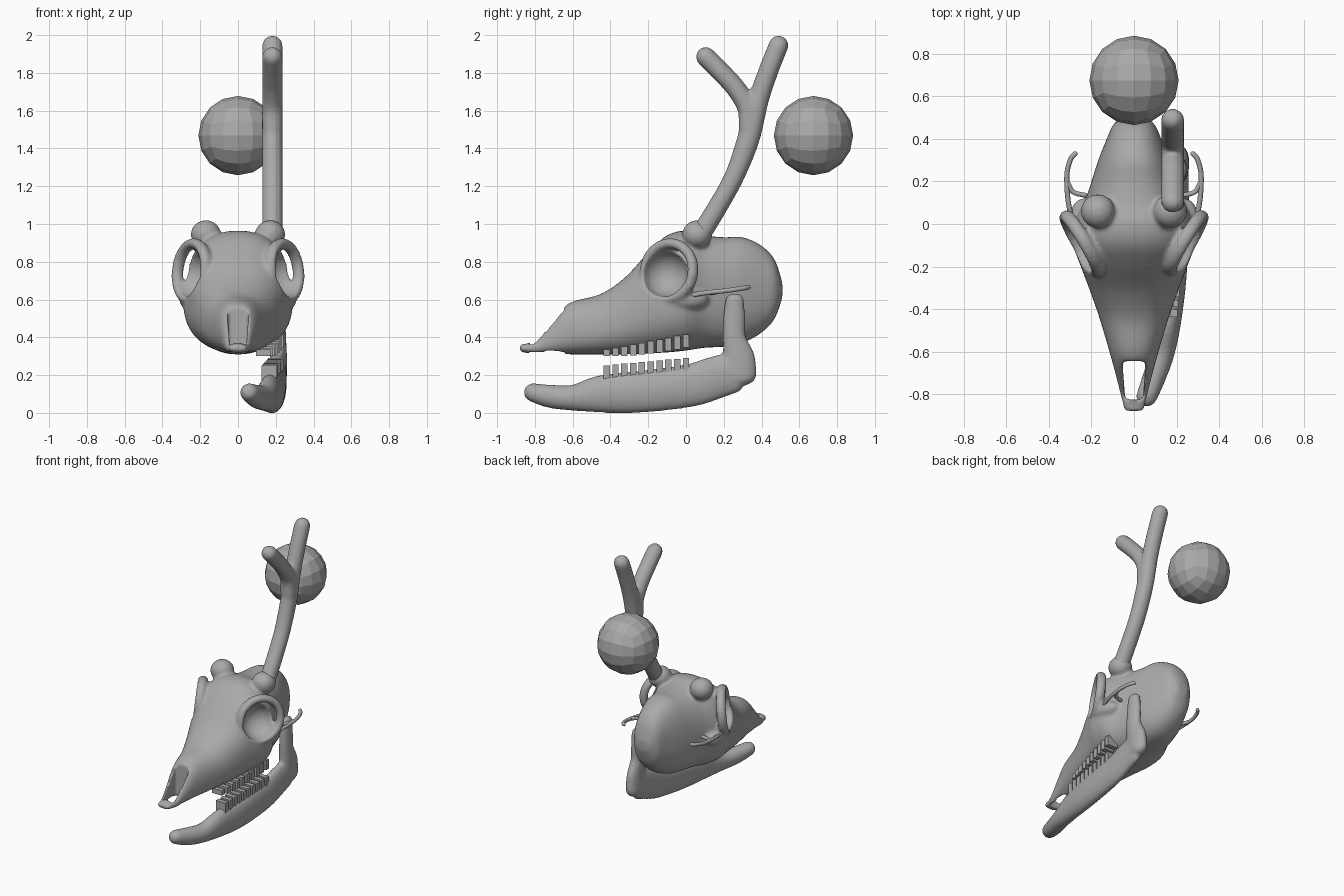
import bpy, bmesh, math
from mathutils import Vector, Matrix

if "Cube" in bpy.data.objects:
    bpy.data.objects.remove(bpy.data.objects["Cube"])

bone = bpy.data.materials.new("bone_grey")
bone.diffuse_color = (0.4, 0.4, 0.4, 1)
bone.use_nodes = True
bone.node_tree.nodes["Principled BSDF"].inputs["Base Color"].default_value = bone.diffuse_color


def spline(rows, steps):
    """Catmull-Rom interpolation of equal-length tuples."""
    out = []
    n = len(rows)
    for i in range(n - 1):
        p0, p1, p2, p3 = rows[max(i - 1, 0)], rows[i], rows[i + 1], rows[min(i + 2, n - 1)]
        for s in range(steps):
            t = s / steps
            out.append([b + 0.5 * t * (c - a + t * (2 * a - 5 * b + 4 * c - d + t * (3 * (b - c) + d - a)))
                        for a, b, c, d in zip(p0, p1, p2, p3)])
    out.append(list(rows[-1]))
    return out


def skin_rings(bm, rings):
    vs = [[bm.verts.new(p) for p in r] for r in rings]
    n = len(vs[0])
    faces = [bm.faces.new((a[i], a[(i + 1) % n], b[(i + 1) % n], b[i]))
             for a, b in zip(vs, vs[1:]) for i in range(n)]
    faces += [bm.faces.new(vs[0]), bm.faces.new(vs[-1][::-1])]
    bmesh.ops.recalc_face_normals(bm, faces=faces)


def tube(bm, rows, ref=(1, 0, 0), sides=20, steps=6):
    """Round-ended tube; rows are x, y, z, radius along ref, radius across."""
    ref = Vector(ref)
    pts = spline(rows, steps)
    c = [Vector(p[:3]) for p in pts]
    stations = []
    for i, p in enumerate(pts):
        t = (c[min(i + 1, len(c) - 1)] - c[max(i - 1, 0)]).normalized()
        stations.append((c[i], t, p[3], p[4]))
    first, last = stations[0], stations[-1]

    def cap(st, sign):
        r = min(st[2], st[3])
        return [(st[0] + st[1] * sign * r * math.sin(a), st[1], st[2] * math.cos(a), st[3] * math.cos(a))
                for a in (0.4, 0.8, 1.15, 1.42)]
    stations = cap(first, -1)[::-1] + stations + cap(last, 1)
    rings = []
    for o, t, ra, rb in stations:
        a = (ref - t * ref.dot(t)).normalized()
        b = t.cross(a)
        rings.append([o + a * ra * math.cos(k) + b * rb * math.sin(k)
                      for k in (2 * math.pi * j / sides for j in range(sides))])
    skin_rings(bm, rings)


def ball(bm, loc, size):
    m = Matrix.Translation(loc) @ Matrix.Diagonal((*size, 1))
    bmesh.ops.create_uvsphere(bm, u_segments=32, v_segments=20, radius=1, matrix=m)


def box(bm, loc, size):
    m = Matrix.Translation(loc) @ Matrix.Diagonal((*size, 1))
    return bmesh.ops.create_cube(bm, size=1, matrix=m)["verts"]


def make(name, bm, smooth=True):
    me = bpy.data.meshes.new(name)
    bm.to_mesh(me)
    bm.free()
    ob = bpy.data.objects.new(name, me)
    bpy.context.collection.objects.link(ob)
    me.materials.append(bone)
    me.shade_smooth() if smooth else me.shade_flat()
    return ob


def fuse(ob, voxel, iterations, cutters=()):
    """Melt overlapping parts into one skin, cut hollows and soften."""
    def remesh():
        m = ob.modifiers.new("melt", 'REMESH')
        m.mode, m.voxel_size, m.use_smooth_shade = 'VOXEL', voxel, True
    remesh()
    for c in cutters:
        m = ob.modifiers.new("cut", 'BOOLEAN')
        m.operation, m.object, m.solver = 'DIFFERENCE', c, 'EXACT'
    if cutters:
        remesh()
    m = ob.modifiers.new("soften", 'SMOOTH')
    m.factor, m.iterations = 0.5, iterations
    dg = bpy.context.evaluated_depsgraph_get()
    me = bpy.data.meshes.new_from_object(ob.evaluated_get(dg))
    ob.modifiers.clear()
    ob.data = me
    me.materials.clear()
    me.materials.append(bone)
    me.shade_smooth()
    for c in cutters:
        bpy.data.objects.remove(c)


# Skull: sections of y, top, bottom, half width, height of widest point
sections = [(-.88, .36, .325, .045, .342), (-.80, .385, .31, .064, .345), (-.72, .48, .31, .083, .38),
            (-.62, .58, .31, .11, .42), (-.45, .63, .31, .16, .45), (-.32, .72, .31, .205, .50),
            (-.2, .85, .315, .25, .56), (-.1, .94, .32, .285, .59), (0, .965, .33, .285, .60),
            (.1, .94, .345, .235, .61), (.2, .93, .35, .2, .62), (.3, .93, .37, .168, .63),
            (.4, .885, .425, .128, .65), (.47, .81, .5, .095, .66), (.51, .69, .61, .04, .65)]


def power(v, e):
    return math.copysign(abs(v) ** e, v)


bm = bmesh.new()
rings = []
for y, top, low, w, mid in spline(sections, 5):
    ring = []
    for j in range(48):
        a = 2 * math.pi * j / 48
        h = top - mid if math.sin(a) > 0 else mid - low
        ring.append((w * power(math.cos(a), .85), y, mid + h * power(math.sin(a), .85)))
    rings.append(ring)
skin_rings(bm, rings)
cut = bmesh.new()
for s in (1, -1):
    # antler stump, brow ring and cheek on each side
    ball(bm, (s * .17, .06, .945), (.08, .08, .075))
    axis = Vector((s * .85, -.5, .1)).normalized()
    u = axis.cross(Vector((0, 0, 1))).normalized()
    v = axis.cross(u)
    loop = [(*(Vector((s * .245, -.09, .75)) + .148 * (u * math.cos(k) + v * math.sin(k))), .034, .028)
            for k in (2 * math.pi * j / 16 for j in range(17))]
    tube(bm, loop, axis, 12, 3)
    ball(bm, (s * .24, .0, .60), (.07, .12, .06))
    ball(cut, (s * .265, -.115, .74), (.13, .125, .125))
skull = make("skull", bm)
sockets = make("eye_socket_cutter", cut)
sockets.hide_render = True
# nose opening, narrower towards the tip
bm = bmesh.new()
for vert in box(bm, (0, -.735, .45), (.11, .18, .6)):
    if vert.co.y < -.74:
        vert.co.x *= .75
nose = make("nose_cutter", bm, False)
nose.hide_render = True
fuse(skull, .0095, 5, (sockets, nose))

# Thin cheek rods behind the eyes
for s, side in ((1, "right"), (-1, "left")):
    bm = bmesh.new()
    tube(bm, [(s * x, y, z, .012, .013) for x, y, z in
              ((.27, -.02, .61), (.305, .08, .632), (.316, .22, .648), (.30, .3, .66), (.277, .33, .665))], sides=10)
    tube(bm, [(s * x, y, z, .012, .012) for x, y, z in
              ((.31, .19, .645), (.285, .15, .638), (.23, .135, .635))], (0, 0, 1), 10)
    make("cheek_rod_" + side, bm)

# Antler: main beam and one tine
bm = bmesh.new()
tube(bm, [(.182, y, z, .055, r) for y, z, r in
          ((.08, .95, .055), (.155, 1.07, .053), (.255, 1.25, .053), (.33, 1.45, .06),
           (.385, 1.66, .055), (.44, 1.82, .053), (.49, 1.945, .053))])
tube(bm, [(.182, y, z, .055, .053) for y, z in
          ((.33, 1.5), (.325, 1.61), (.27, 1.71), (.19, 1.8), (.105, 1.885))])
antler = make("antler", bm)
fuse(antler, .012, 6)

# Jaw half: long body, upright branch and rounded heel
bm = bmesh.new()
tube(bm, [(.06, -.81, .108, .05, .05), (.095, -.72, .088, .055, .062), (.135, -.6, .08, .058, .069),
          (.165, -.45, .1, .058, .1), (.19, -.24, .112, .058, .112), (.205, .02, .145, .052, .115),
          (.21, .15, .185, .048, .115), (.212, .25, .215, .045, .11)])
tube(bm, [(.212, .295, .19, .048, .08), (.214, .28, .29, .046, .086), (.215, .255, .4, .04, .062),
          (.215, .255, .5, .036, .06), (.215, .258, .6, .034, .05)])
jaw = make("jaw_half", bm)
fuse(jaw, .012, 6)

# Teeth on the right side
upper, lower = bmesh.new(), bmesh.new()
for i in range(10):
    t = i / 9
    y = -.42 + .42 * t
    zl, zh = .30 + .045 * t * t, .335 + .08 * t
    box(upper, (.135 + .065 * t ** .8, y, (zl + zh) / 2), (.08, .034, zh - zl))
    zl, zh = .17 + .05 * t, .252 + .038 * t
    box(lower, (.165 + .035 * t, y, (zl + zh) / 2), (.08, .034, zh - zl))
make("upper_teeth", upper, False)
make("lower_teeth", lower, False)

# Faceted ball floating behind the antler
bm = bmesh.new()
bmesh.ops.create_cube(bm, size=2)
bmesh.ops.subdivide_edges(bm, edges=bm.edges[:], cuts=3, use_grid_fill=True)
for vert in bm.verts:
    vert.co = Vector([math.tan(k * math.pi / 4) for k in vert.co]).normalized() * .21
bmesh.ops.translate(bm, verts=bm.verts, vec=(0, .675, 1.468))
make("floating_ball", bm, False)
